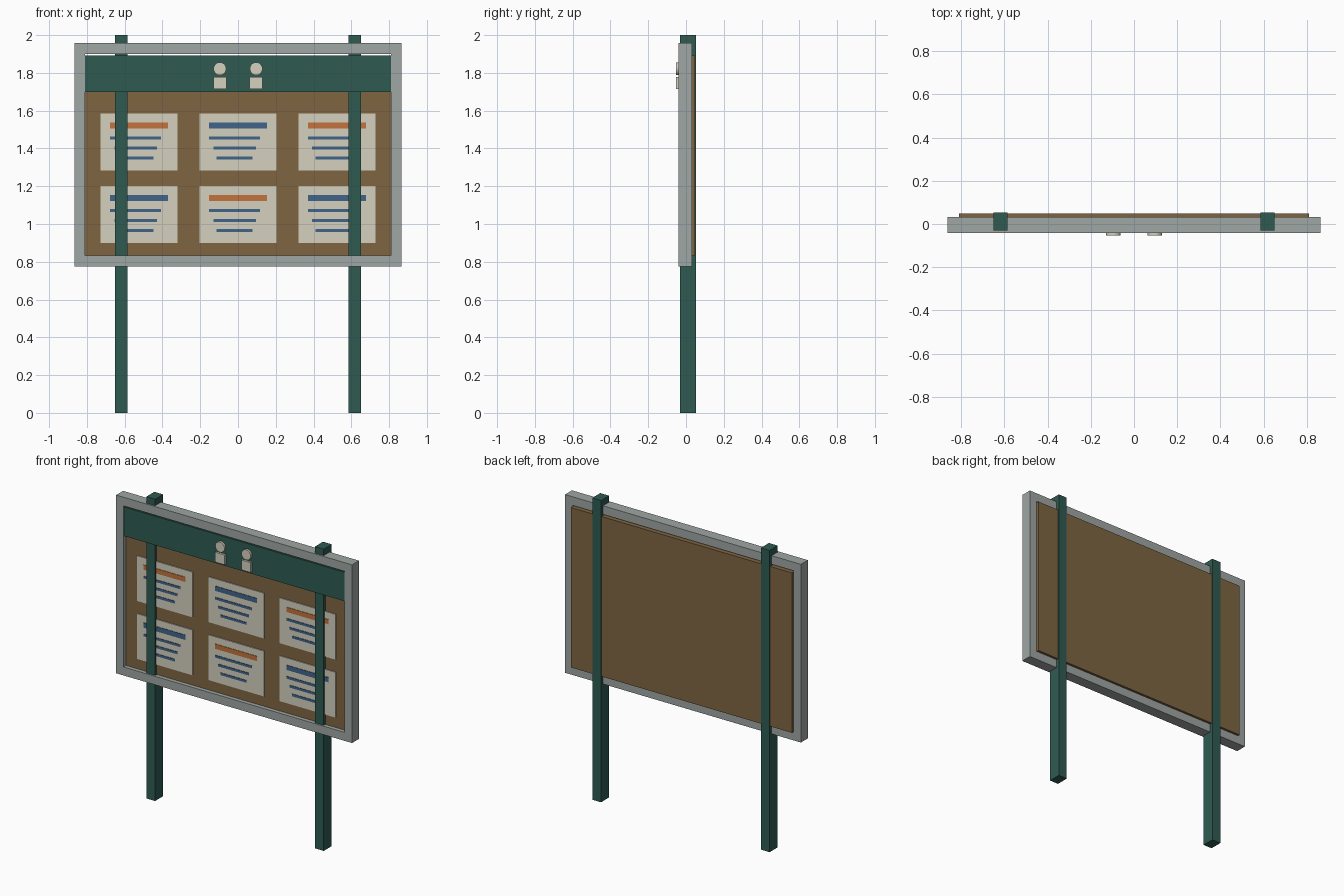
import bpy, bmesh, math
from mathutils import Matrix

if "Cube" in bpy.data.objects:
    bpy.data.objects.remove(bpy.data.objects["Cube"])


def material(name, rgb):
    m = bpy.data.materials.new(name)
    m.diffuse_color = (*rgb, 1)
    m.use_nodes = True
    m.node_tree.nodes["Principled BSDF"].inputs["Base Color"].default_value = m.diffuse_color
    return m


GREEN = material("dark green paint", (0.028, 0.105, 0.083))
GREY = material("grey metal", (0.345, 0.385, 0.37))
BROWN = material("brown cork", (0.212, 0.13, 0.054))
PAPER = material("cream paper", (0.665, 0.635, 0.52))
ORANGE = material("orange ink", (0.55, 0.17, 0.048))
BLUE = material("blue ink", (0.05, 0.128, 0.255))


def finish(name, bm, mat):
    bmesh.ops.recalc_face_normals(bm, faces=bm.faces)
    me = bpy.data.meshes.new(name)
    bm.to_mesh(me)
    bm.free()
    me.materials.append(mat)
    ob = bpy.data.objects.new(name, me)
    bpy.context.collection.objects.link(ob)
    return ob


def box(name, x, y, z, mat):
    """Box from (min, max) pairs on each axis."""
    bm = bmesh.new()
    bmesh.ops.create_cube(bm, size=1)
    for v in bm.verts:
        v.co = [r[0] if c < 0 else r[1] for c, r in zip(v.co, (x, y, z))]
    return finish(name, bm, mat)


def frame(name, outer, inner, y, mat):
    """Rectangular ring; outer and inner are (half width, z low, z high)."""
    bm = bmesh.new()
    loops = []
    for w, lo, hi in (outer, inner):
        loops.append([[bm.verts.new((px, py, pz)) for px, pz in
                       ((-w, lo), (w, lo), (w, hi), (-w, hi))] for py in y])
    (of, ob_), (nf, nb) = loops
    for a, b in ((of, nf), (nf, nb), (nb, ob_), (ob_, of)):
        for i in range(4):
            j = (i + 1) % 4
            bm.faces.new((a[i], a[j], b[j], b[i]))
    return finish(name, bm, mat)


# Posts
for side, s in (("left", -1), ("right", 1)):
    box(side + "_post", (s * 0.618 - 0.032, s * 0.618 + 0.032), (-0.031, 0.053), (0, 2), GREEN)

# Metal frame, cork backing and header band
frame("metal_frame", (0.865, 0.776, 1.957), (0.81, 0.832, 1.90), (-0.041, 0.032), GREY)
BOARD_Y = -0.014
box("cork_board", (-0.81, 0.81), (BOARD_Y, 0.048), (0.832, 1.892), BROWN)
HEADER_Y = -0.039
box("header_band", (-0.81, 0.81), (HEADER_Y, BOARD_Y), (1.70, 1.892), GREEN)

# Header figures: round head above a square body
for side, cx in (("left", -0.096), ("right", 0.096)):
    bm = bmesh.new()
    bmesh.ops.create_cone(bm, cap_ends=True, segments=20, radius1=0.034, radius2=0.034, depth=0.014,
                          matrix=Matrix.Translation((cx, -0.046, 1.822)) @ Matrix.Rotation(math.pi / 2, 4, 'X'))
    finish(side + "_figure_head", bm, PAPER)
    box(side + "_figure_body", (cx - 0.034, cx + 0.034), (-0.053, HEADER_Y), (1.714, 1.779), PAPER)

# Notices: sheet, title bar and three printed lines each
SHEET_Y = BOARD_Y - 0.006
INK_Y = SHEET_Y - 0.003
for row, cz in enumerate((1.434, 1.05)):
    for col, cx in enumerate((-0.524, 0, 0.524)):
        tag = f"_{row + 1}_{col + 1}"
        box("notice" + tag, (cx - 0.204, cx + 0.204), (SHEET_Y, BOARD_Y), (cz - 0.15, cz + 0.15), PAPER)
        box("notice_title" + tag, (cx - 0.154, cx + 0.154), (INK_Y, SHEET_Y), (cz + 0.072, cz + 0.104),
            BLUE if (row + col) % 2 else ORANGE)
        for k, (half, dz) in enumerate(((0.135, 0.022), (0.113, -0.031), (0.095, -0.084))):
            box(f"notice_line{tag}_{k + 1}", (cx - 0.018 - half, cx - 0.018 + half), (INK_Y, SHEET_Y),
                (cz + dz - 0.008, cz + dz + 0.008), BLUE)
